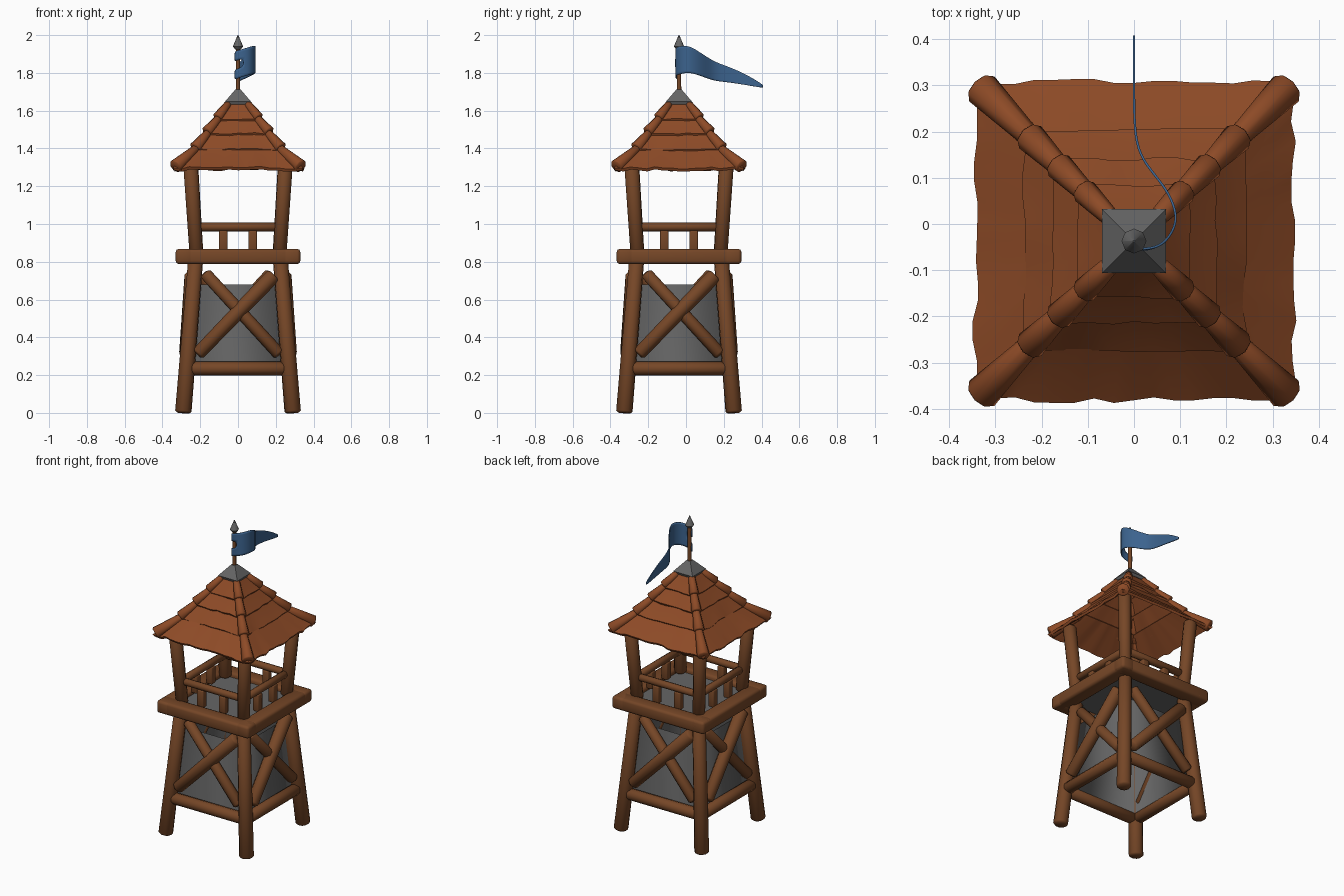
import bpy, bmesh, math, random
from mathutils import Matrix, Vector

random.seed(4)
cube = bpy.data.objects.get("Cube")
if cube:
    bpy.data.objects.remove(cube, do_unlink=True)

CENTRE = Matrix.Translation((0, -0.037, 0))
QUARTERS = [("front", 0), ("left", 1), ("back", 2), ("right", 3)]


def material(name, r, g, b):
    m = bpy.data.materials.new(name)
    m.use_nodes = True
    m.diffuse_color = (r, g, b, 1)
    bsdf = next(n for n in m.node_tree.nodes if n.type == 'BSDF_PRINCIPLED')
    bsdf.inputs["Base Color"].default_value = (r, g, b, 1)
    return m


WOOD = material("brown_wood", 0.18, 0.062, 0.02)
ROOF = material("russet_shingle", 0.27, 0.07, 0.02)
GREY = material("grey_stone", 0.13, 0.13, 0.13)
BLUE = material("blue_cloth", 0.045, 0.125, 0.27)


def finish(bm, name, mat, quarter=0, angle=0.9):
    """Turn a bmesh into an object, turned to one side of the tower."""
    bm.transform(CENTRE @ Matrix.Rotation(quarter * math.pi / 2, 4, 'Z'))
    me = bpy.data.meshes.new(name)
    bm.to_mesh(me)
    bm.free()
    me.materials.append(mat)
    ob = bpy.data.objects.new(name, me)
    bpy.context.scene.collection.objects.link(ob)
    bpy.ops.object.select_all(action='DESELECT')
    ob.select_set(True)
    bpy.context.view_layer.objects.active = ob
    bpy.ops.object.shade_smooth_by_angle(angle=angle)
    return ob


def log(name, p, q, r1, r2, mat=WOOD, quarter=0, sides=10, chamfer=0.01):
    """Round timber from p to q with chamfered ends."""
    p, q = Vector(p), Vector(q)
    d = q - p
    bm = bmesh.new()
    bmesh.ops.create_cone(bm, cap_ends=True, segments=sides,
                          radius1=r1, radius2=r2, depth=d.length)
    if chamfer:
        caps = [e for e in bm.edges if any(len(f.verts) > 4 for f in e.link_faces)]
        bmesh.ops.bevel(bm, geom=caps, offset=chamfer, segments=1, affect='EDGES')
    turn = d.to_track_quat('Z', 'Y').to_matrix().to_4x4()
    bm.transform(Matrix.Translation((p + q) / 2) @ turn)
    return finish(bm, name, mat, quarter)


def block(name, centre, size, mat=WOOD, quarter=0, bevel=0.0):
    bm = bmesh.new()
    bmesh.ops.create_cube(bm, size=1)
    bm.transform(Matrix.Translation(centre) @ Matrix.Diagonal((*size, 1)))
    if bevel:
        bmesh.ops.bevel(bm, geom=bm.edges[:], offset=bevel, segments=2,
                        profile=0.5, affect='EDGES')
    return finish(bm, name, mat, quarter)


def lean(z):
    """Distance of the leg line from the tower axis at a height."""
    return 0.29 - 0.081 * z


# Timber frame, one quarter at a time
for side, k in QUARTERS:
    log(side + "_leg", (lean(0), -lean(0), 0), (lean(0.82), -lean(0.82), 0.82),
        0.044, 0.04, quarter=k)
    log(side + "_roof_post", (0.22, -0.22, 0.84), (0.252, -0.252, 1.34),
        0.037, 0.04, quarter=k)
    log(side + "_bottom_beam", (-0.25, -0.27, 0.235), (0.25, -0.27, 0.235),
        0.036, 0.036, quarter=k)
    log(side + "_rising_brace", (-0.215, -lean(0.31) - 0.012, 0.31),
        (0.19, -lean(0.73) - 0.012, 0.73), 0.036, 0.041, quarter=k)
    log(side + "_falling_brace", (-0.175, -lean(0.74), 0.74),
        (0.22, -lean(0.31), 0.31), 0.032, 0.034, quarter=k)
    # Platform and railing
    block(side + "_platform_beam", (0, -0.283, 0.828), (0.66, 0.094, 0.08),
          quarter=k, bevel=0.016)
    log(side + "_rail", (-0.22, -0.222, 0.984), (0.22, -0.222, 0.984),
        0.023, 0.023, quarter=k, sides=8)
    for x in (-0.078, 0.078):
        block(side + "_baluster", (x, -0.222, 0.91), (0.045, 0.04, 0.11),
              quarter=k, bevel=0.006)

block("platform_floor", (0, 0, 0.825), (0.5, 0.5, 0.03), GREY)

# Grey lining, a tapered open box that faces inwards
bm = bmesh.new()
rings = []
for z in (0.235, 0.68):
    h = lean(z) - 0.028
    rings.append([bm.verts.new((sx * h, sy * h, z))
                  for sx, sy in ((-1, -1), (1, -1), (1, 1), (-1, 1))])
for i in range(4):
    j = (i + 1) % 4
    bm.faces.new((rings[0][i], rings[1][i], rings[1][j], rings[0][j]))
finish(bm, "inner_lining", GREY, angle=3.1)


# Roof tiers: hollow shells with ragged lower edges
def square_ring(bm, half, z, n, jag):
    ring = []
    for k in range(4):
        turn = Matrix.Rotation(k * math.pi / 2, 3, 'Z')
        for i in range(n):
            dh, dz = jag[k * n + i]
            ring.append(bm.verts.new(
                turn @ Vector(((2 * i / n - 1) * half, -half - dh, z + dz))))
    return ring


def roof_tier(name, top, bottom, n, rough):
    bm = bmesh.new()
    still = [(0, 0)] * (4 * n)
    jag, step = [], (0, 0)
    for i in range(4 * n):
        if i % 2 == 0 or random.random() < 0.35:
            step = (random.uniform(-rough, rough), random.uniform(-rough, rough))
        jag.append((0, 0) if i % n == 0 else step)
    mid_half = top[0] * 0.45 + bottom[0] * 0.55
    mid_z = top[1] * 0.45 + bottom[1] * 0.55 - 0.004
    rings = [square_ring(bm, top[0], top[1], n, still),
             square_ring(bm, mid_half, mid_z, n, still),
             square_ring(bm, bottom[0], bottom[1], n, jag),
             square_ring(bm, bottom[0] - 0.008, bottom[1] - 0.014, n, jag),
             square_ring(bm, top[0] - 0.012, top[1] - 0.014, n, still)]
    for a, b in zip(rings, rings[1:] + rings[:1]):
        for i in range(4 * n):
            j = (i + 1) % (4 * n)
            bm.faces.new((a[i], a[j], b[j], b[i]))
    bmesh.ops.recalc_face_normals(bm, faces=bm.faces[:])
    finish(bm, name, ROOF, angle=0.6)


TIERS = [("top", (0.045, 1.65), (0.122, 1.555), 6, 0.003),
         ("upper", (0.085, 1.585), (0.178, 1.48), 8, 0.004),
         ("middle", (0.14, 1.51), (0.24, 1.395), 10, 0.005),
         ("eave", (0.195, 1.43), (0.345, 1.298), 16, 0.007)]
for label, top, bottom, n, rough in TIERS:
    roof_tier(label + "_roof_tier", top, bottom, n, rough)
    a, b = top[0] + 0.005, bottom[0] - 0.012
    for side, k in QUARTERS:
        log(f"{side}_{label}_hip", (a, -a, top[1] - 0.012),
            (b, -b, bottom[1] + 0.006), 0.02, 0.024 + 0.045 * b,
            ROOF, k, sides=8, chamfer=0.006)


# Metal cap, flag pole and spear tip
def square_cone(name, z0, z1, h0, h1):
    bm = bmesh.new()
    bmesh.ops.create_cone(bm, cap_ends=True, segments=4, radius1=h0 * math.sqrt(2),
                          radius2=h1 * math.sqrt(2), depth=z1 - z0)
    bm.transform(Matrix.Translation((0, 0, (z0 + z1) / 2))
                 @ Matrix.Rotation(math.pi / 4, 4, 'Z'))
    finish(bm, name, GREY, angle=0.5)


square_cone("cap_base", 1.632, 1.648, 0.062, 0.069)
square_cone("cap", 1.648, 1.712, 0.069, 0.014)
log("flag_pole", (0, 0, 1.69), (0, 0, 1.95), 0.012, 0.011, sides=8, chamfer=0)
log("spear_collar", (0, 0, 1.925), (0, 0, 1.94), 0.015, 0.027, GREY, sides=8, chamfer=0)
log("spear_tip", (0, 0, 1.94), (0, 0, 2.0), 0.027, 0.002, GREY, sides=8, chamfer=0)

# Flag: a waving strip (x, y, bottom, top) held by two straps
PATH = [(-0.016, 0.005, 1.765, 1.91), (-0.012, -0.016, 1.768, 1.915),
        (0.03, -0.018, 1.782, 1.928), (0.065, -0.008, 1.79, 1.938),
        (0.09, 0.03, 1.80, 1.945), (0.092, 0.065, 1.80, 1.938),
        (0.07, 0.115, 1.785, 1.905), (0.025, 0.165, 1.765, 1.872),
        (0.004, 0.21, 1.755, 1.85), (0, 0.28, 1.748, 1.826),
        (0, 0.36, 1.735, 1.79), (0, 0.445, 1.72, 1.738)]
bm = bmesh.new()
cols = [[bm.verts.new((x, y, lo + (hi - lo) * t)) for t in (0, 0.34, 0.66, 1)]
        for x, y, lo, hi in PATH]
for c, (a, b) in enumerate(zip(cols, cols[1:])):
    for r in range(3):
        if c < 2 and r == 1:
            continue
        bm.faces.new((a[r], b[r], b[r + 1], a[r + 1]))
flag = finish(bm, "flag", BLUE, angle=1.2)
sub = flag.modifiers.new("smooth", 'SUBSURF')
sub.levels = sub.render_levels = 2
thick = flag.modifiers.new("thickness", 'SOLIDIFY')
thick.thickness = 0.005
thick.offset = 0
